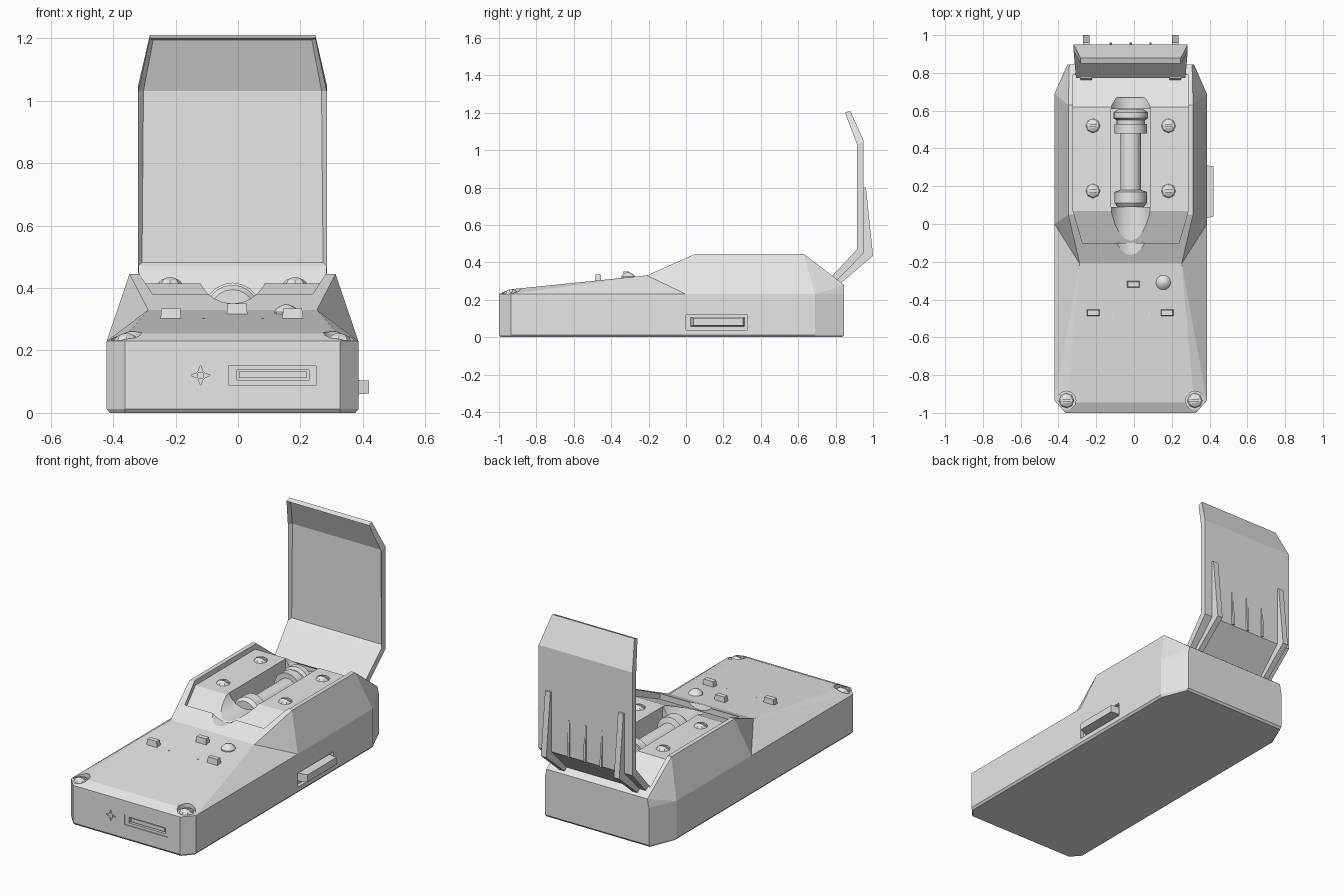
import bpy, bmesh, math

if "Cube" in bpy.data.objects:
    bpy.data.objects.remove(bpy.data.objects["Cube"])

C = -0.0175  # centre line of the casing in x

grey = bpy.data.materials.new("plain_grey")
grey.diffuse_color = (0.8, 0.8, 0.8, 1)
grey.use_nodes = True
grey.node_tree.nodes["Principled BSDF"].inputs["Base Color"].default_value = grey.diffuse_color


def finish(bm, name, smooth=False):
    bmesh.ops.recalc_face_normals(bm, faces=bm.faces[:])
    me = bpy.data.meshes.new(name)
    bm.to_mesh(me)
    bm.free()
    me.materials.append(grey)
    ob = bpy.data.objects.new(name, me)
    bpy.context.collection.objects.link(ob)
    if smooth:
        bpy.ops.object.select_all(action='DESELECT')
        ob.select_set(True)
        bpy.context.view_layer.objects.active = ob
        bpy.ops.object.shade_smooth_by_angle(angle=math.radians(35))
    return ob


def loft(name, rings, smooth=False):
    """Skin equal-length rings and cap both ends."""
    bm = bmesh.new()
    vs = [[bm.verts.new(p) for p in r] for r in rings]
    n = len(rings[0])
    for a, b in zip(vs, vs[1:]):
        for i in range(n):
            bm.faces.new((a[i], a[(i + 1) % n], b[(i + 1) % n], b[i]))
    bm.faces.new(vs[0])
    bm.faces.new(vs[-1])
    return finish(bm, name, smooth)


def hull(name, half):
    """Convex solid from points mirrored about the centre line."""
    bm = bmesh.new()
    for x, y, z in half:
        bm.verts.new((C + x, y, z))
        bm.verts.new((C - x, y, z))
    bmesh.ops.convex_hull(bm, input=bm.verts[:])
    bmesh.ops.delete(bm, geom=[v for v in bm.verts if not v.link_faces], context='VERTS')
    bmesh.ops.dissolve_limit(bm, angle_limit=0.01, verts=bm.verts[:], edges=bm.edges[:])
    return finish(bm, name)


def box(name, x0, x1, y0, y1, z0, z1, taper=0.0):
    t = taper
    return loft(name, [
        [(x0, y0, z0), (x1, y0, z0), (x1, y1, z0), (x0, y1, z0)],
        [(x0 + t, y0 + t, z1), (x1 - t, y0 + t, z1), (x1 - t, y1 - t, z1), (x0 + t, y1 - t, z1)]])


def turned(name, profile, centre, axis, sides=16, smooth=True):
    """Round part: (distance, radius) steps along the z or y axis."""
    cx, cy, cz = centre
    rings = []
    for d, r in profile:
        ring = []
        for i in range(sides):
            a = 2 * math.pi * i / sides
            u, v = r * math.cos(a), r * math.sin(a)
            ring.append((cx + u, cy + d, cz + v) if axis == 'y' else (cx + u, cy + v, cz + d))
        rings.append(ring)
    return loft(name, rings, smooth)


def cut(target, cutter):
    cutter.hide_render = True
    cutter.hide_viewport = True
    m = target.modifiers.new(cutter.name, 'BOOLEAN')
    m.operation = 'DIFFERENCE'
    m.solver = 'EXACT'
    m.object = cutter


def plan(z, d):
    right = [(0.345, -1 + d), (0.403 - d, -0.935), (0.403 - d, 0.69), (0.335, 0.845 - d)]
    return [(C + x, y, z) for x, y in right] + [(C - x, y, z) for x, y in reversed(right)]


# Casing: lower tray, sloping front deck, raised rear housing
base = loft("base", [plan(0, 0.01), plan(0.012, 0), plan(0.23, 0)])
deck = hull("front_deck", [
    (0.345, -1, 0.23), (0.403, -0.935, 0.23), (0.403, 0, 0.23),
    (0.335, -0.945, 0.255), (0.27, -0.21, 0.33), (0.27, 0.08, 0.33), (0.27, 0.08, 0.23)])
housing = hull("rear_housing", [
    (0.27, -0.21, 0.23), (0.27, -0.21, 0.33), (0.403, 0, 0.23), (0.403, 0.69, 0.23),
    (0.335, 0.845, 0.23), (0.325, 0.845, 0.28), (0.33, 0.05, 0.445), (0.33, 0.63, 0.445)])

# Bay sunk into the housing, with a channel and a finger notch
bay = [(-0.10, 0.345, 0.255), (0.07, 0.415, 0.305), (0.62, 0.415, 0.305), (0.79, 0.285, 0.305)]
cut(housing, loft("bay_cutter", [
    [(C - w, y, z), (C + w, y, z), (C + w, y, 0.6), (C - w, y, 0.6)] for y, z, w in bay]))
cut(housing, box("channel_cutter", C - 0.105, C + 0.105, 0.09, 0.61, 0.25, 0.6))
cut(housing, turned("notch_cutter", [(-0.2, 0.115), (0.67, 0.115)], (C, 0, 0.465), 'y', 24))

# Cell lying in the channel
turned("cell", [(0.09, 0.07), (0.11, 0.085), (0.17, 0.085), (0.18, 0.055), (0.48, 0.055),
                (0.48, 0.085), (0.53, 0.085), (0.53, 0.075), (0.55, 0.075), (0.56, 0.092),
                (0.59, 0.092), (0.605, 0.07)], (C, 0, 0.325), 'y', 20)


def screw(name, x, y, z, r, h):
    ob = turned(name, [(-0.01, r), (0, r), (h * 0.6, r * 0.8), (h, r * 0.35)], (x, y, z), 'z', 8, False)
    cut(ob, box(name + "_slot_cutter", x - r * 1.2, x + r * 1.2, y - 0.005, y + 0.005,
                z + h * 0.4, z + h * 2))


# Screws on the bay panels and the front corners
for i, x in enumerate((C - 0.2, C + 0.2)):
    for j, y in enumerate((0.175, 0.52)):
        screw(f"panel_screw_{i}{j}", x, y, 0.415, 0.038, 0.018)
    side = (-1, 1)[i]
    cx = C + side * 0.34
    cut(deck, turned(f"corner_cutter_{i}", [(0, 0.05), (0.1, 0.05)], (cx, -0.935, 0.232), 'z', 12))
    screw(f"corner_screw_{i}", cx, -0.935, 0.232, 0.04, 0.022)

# Deck buttons and indicator dome
for name, x, y, z in (("left_button", -0.215, -0.47, 0.335), ("right_button", 0.175, -0.47, 0.335),
                      ("middle_button", -0.003, -0.32, 0.35)):
    box(name, x - 0.035, x + 0.035, y - 0.019, y + 0.019, z - 0.05, z, 0.005)
turned("indicator_dome", [(-0.02, 0.04), (0.005, 0.04), (0.02, 0.028), (0.03, 0.006)],
       (0.155, -0.31, 0.318), 'z', 10)
for x in (-0.11, 0.08):
    box("deck_tick", x - 0.004, x + 0.004, -0.485, -0.46, 0.29, 0.304)

# Front socket with an inner tongue
cut(base, box("socket_frame_cutter", -0.03, 0.25, -1.1, -0.995, 0.09, 0.15))
cut(base, box("socket_slot_cutter", -0.005, 0.228, -1.1, -0.97, 0.105, 0.138))
box("socket_tongue", 0.003, 0.22, -0.99, -0.96, 0.111, 0.132)

# Four-pointed mark sunk beside the socket
star = []
for i in range(8):
    r = 0.013 if i % 2 else 0.032
    a = math.pi * i / 4
    star.append((-0.12 + r * math.cos(a), r * math.sin(a) + 0.12))
cut(base, loft("mark_cutter", [[(x, y, z) for x, z in star] for y in (-1.1, -0.994)]))
box("mark_centre", -0.131, -0.109, -0.999, -0.98, 0.109, 0.131)

# Side slider in its recess
cut(base, box("slider_cutter", 0.365, 0.5, 0.0, 0.33, 0.038, 0.118))
loft("side_slider", [[(x, y0, z0), (x, y1, z0), (x, y1, z1), (x, y0, z1)]
                     for x, y0, y1, z0, z1 in ((0.35, 0.02, 0.315, 0.057, 0.107),
                                               (0.42, 0.04, 0.305, 0.062, 0.103))])

# Open lid: bent plate with a rimmed inner face
rows = [(0.775, 0.32, 0.80, 0.295, 0.29), (0.915, 0.47, 0.95, 0.45, 0.302),
        (0.915, 1.03, 0.95, 1.05, 0.302), (0.85, 1.20, 0.878, 1.21, 0.265)]
lid = loft("lid", [[(C - w, fy, fz), (C + w, fy, fz), (C + w, by, bz), (C - w, by, bz)]
                   for fy, fz, by, bz, w in rows])
bm = bmesh.new()
bm.from_mesh(lid.data)
inner = [f for f in bm.faces if f.normal.y < -0.5 and f.calc_center_median().z > 0.6
         and abs(f.normal.x) < 0.3 and f.normal.z < 0.5]
bmesh.ops.inset_region(bm, faces=inner, thickness=0.017, depth=-0.018)
bm.to_mesh(lid.data)
bm.free()


def rib(name, x, w, outline):
    loft(name, [[(s, y, z) for y, z in outline] for s in (x - w, x + w)])


# Lid arms, cooling ribs and hinge knuckles
arm = [(0.79, 0.31), (0.83, 0.29), (1.0, 0.435), (0.962, 0.80), (0.94, 0.80), (0.94, 0.45)]
fin = [(0.94, 0.46), (0.962, 0.45), (0.953, 0.66), (0.94, 0.66)]
for i, x in enumerate((C - 0.235, C + 0.235)):
    rib(f"lid_arm_{i}", x, 0.017, arm)
    rib(f"hinge_knuckle_{i}", x, 0.03,
        [(0.785 + 0.022 * math.cos(a * math.pi / 4), 0.305 + 0.022 * math.sin(a * math.pi / 4))
         for a in range(8)])
for i in range(3):
    rib(f"lid_fin_{i}", C + (i - 1) * 0.105, 0.006, fin)
